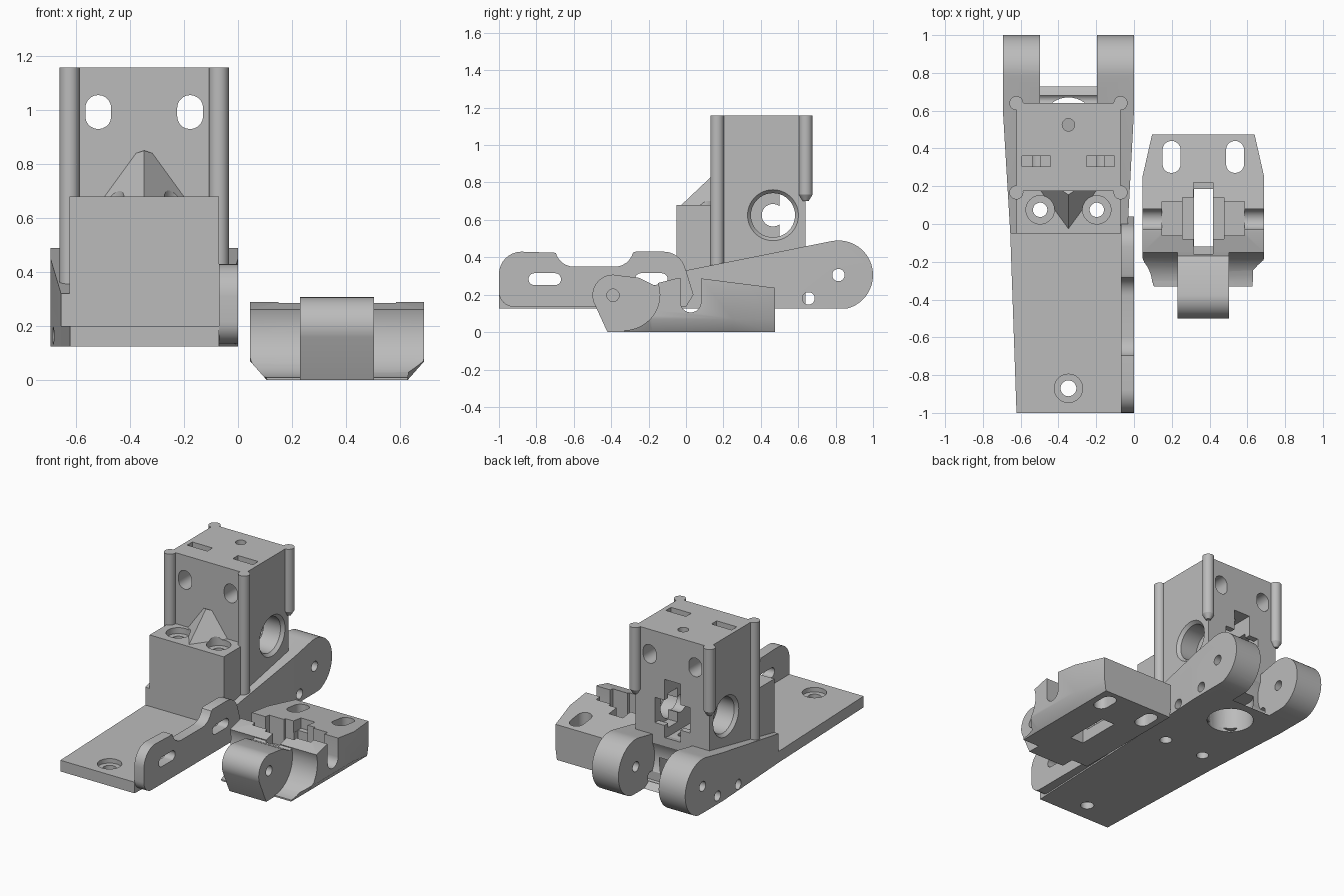
import bpy, bmesh
from math import cos, sin, radians

if "Cube" in bpy.data.objects:
    bpy.data.objects.remove(bpy.data.objects["Cube"])

grey = bpy.data.materials.new("plain_grey")
grey.use_nodes = True
grey.diffuse_color = (0.5, 0.5, 0.5, 1)
grey.node_tree.nodes["Principled BSDF"].inputs["Base Color"].default_value = grey.diffuse_color


def finish(name, bm):
    bmesh.ops.recalc_face_normals(bm, faces=bm.faces)
    mesh = bpy.data.meshes.new(name)
    bm.to_mesh(mesh)
    bm.free()
    mesh.materials.append(grey)
    ob = bpy.data.objects.new(name, mesh)
    bpy.context.collection.objects.link(ob)
    return ob


def loft(name, loops):
    """Closed solid through loops of equal point count."""
    bm = bmesh.new()
    rings = [[bm.verts.new(p) for p in loop] for loop in loops]
    n = len(rings[0])
    for a, b in zip(rings, rings[1:]):
        for i in range(n):
            j = (i + 1) % n
            bm.faces.new((a[i], a[j], b[j], b[i]))
    bm.faces.new(rings[0])
    bm.faces.new(rings[-1])
    return finish(name, bm)


def place(axis, p, t):
    return {"x": (t, p[0], p[1]), "y": (p[0], t, p[1]), "z": (p[0], p[1], t)}[axis]


def prism(name, pts, axis, lo, hi):
    return loft(name, [[place(axis, p, t) for p in pts] for t in (lo, hi)])


def box(name, x0, x1, y0, y1, z0, z1):
    return prism(name, [(x0, y0), (x1, y0), (x1, y1), (x0, y1)], "z", z0, z1)


def arc(u, v, r, a0, a1, n=10):
    return [(u + r * cos(radians(a0 + (a1 - a0) * i / n)),
             v + r * sin(radians(a0 + (a1 - a0) * i / n))) for i in range(n + 1)]


def rod(name, u, v, r, axis, lo, hi):
    return prism(name, arc(u, v, r, 0, 360, 40)[:-1], axis, lo, hi)


def cone(name, u, v, r0, r1, axis, lo, hi):
    return loft(name, [[place(axis, p, t) for p in arc(u, v, r, 0, 360, 40)[:-1]]
                       for r, t in ((r0, lo), (r1, hi))])


def slot(u, v, r, half, axis, lo, hi, along=0):
    """Stadium cutter, long in the first (along=0) or second direction."""
    if along:
        pts = arc(u, v + half, r, 0, 180) + arc(u, v - half, r, 180, 360)
    else:
        pts = arc(u + half, v, r, -90, 90) + arc(u - half, v, r, 90, 270)
    return prism("cutter", pts, axis, lo, hi)


def combine(parts, tool, mode="DIFFERENCE"):
    for ob in parts:
        mod = ob.modifiers.new("bool", "BOOLEAN")
        mod.operation, mod.object, mod.solver = mode, tool, "EXACT"
        bpy.context.view_layer.update()
        graph = bpy.context.evaluated_depsgraph_get()
        mesh = bpy.data.meshes.new_from_object(ob.evaluated_get(graph))
        ob.modifiers.clear()
        ob.data = mesh
    bpy.data.objects.remove(tool)


# ---- main bracket: plate, hinge base with two arms, block and tower ----
MID, W = -0.347, 0.276
plate = prism("base_plate", [(-0.622, -1), (-0.07, -1), (-0.035, -0.05), (-0.655, -0.05)],
              "z", 0.125, 0.2)
hinge = prism("hinge_arms", [(-0.05, 0.125), (0.815, 0.125)] + arc(0.815, 0.305, 0.185, -75, 100, 24)
              + [(0, 0.33), (-0.05, 0.32)], "x", -0.8, 0.1)
combine([hinge], prism("cutter", [(-0.655, -0.05), (-0.035, -0.05), (0, 0.6), (0, 1.1),
                                  (-0.694, 1.1), (-0.694, 0.6)], "z", 0, 1), "INTERSECT")
block = box("front_block", MID - W, MID + W, -0.05, 0.175, 0.15, 0.68)
tower = box("tower", MID - W, MID + W, 0.175, 0.64, 0.15, 1.157)
wedge = loft("front_wedge", [[(MID - 0.15, 0.175, 0.675), (MID, -0.03, 0.675), (MID + 0.15, 0.175, 0.675)],
                             [(MID - 0.03, 0.175, 0.84), (MID, 0.155, 0.85), (MID + 0.03, 0.175, 0.84)]])

# Corner pillars, the back pair ending in short tips
pillars = []
for side, sx in (("right", -1), ("left", 1)):
    x = MID + sx * W
    pillars.append(rod(f"front_pillar_{side}", x, 0.167, 0.037, "z", 0.32, 1.157))
    pillars.append(rod(f"back_pillar_{side}", x, 0.64, 0.037, "z", 0.735, 1.157))
    pillars.append(cone(f"back_pillar_tip_{side}", x, 0.64, 0.015, 0.037, "z", 0.7, 0.735))

# Slotted side flange with a dip in its top edge
flange = prism("side_flange", arc(-0.92, 0.215, 0.08, 180, 270, 8) + [(0.0, 0.135), (0.04, 0.2), (0.0, 0.33)]
               + arc(-0.12, 0.31, 0.12, 15, 90, 8) + arc(-0.27, 0.5, 0.07, 270, 270, 1)[:1]
               + arc(-0.38, 0.45, 0.1, -15, -90, 6) + arc(-0.6, 0.45, 0.1, -90, -165, 6)
               + arc(-0.88, 0.31, 0.12, 90, 180, 8), "x", -0.07, 0)
for y in (-0.755, -0.185):
    combine([flange], slot(y, 0.283, 0.032, 0.055, "x", -0.2, 0.1))

# Hinge gap and cross holes in the arms
G0, G1 = MID - 0.15, MID + 0.15
combine([hinge, tower], rod("cutter", 0.815, 0.305, 0.2, "x", G0, G1))
combine([hinge], box("cutter", G0, G1, 0.64, 1.1, 0.305, 0.6))
combine([hinge], box("cutter", G0, G1, 0.815, 1.1, 0, 0.4))
for y, z in ((0.815, 0.305), (0.655, 0.18), (0.42, 0.165)):
    combine([hinge], rod("cutter", y, z, 0.033, "x", -1, 0.2))

# Screw holes in plate and block
combine([plate], rod("cutter", MID, -0.87, 0.042, "z", 0, 0.5))
combine([plate], rod("cutter", MID, -0.87, 0.075, "z", 0.17, 0.5))
for x in (MID - 0.15, MID + 0.15):
    combine([block, hinge], rod("cutter", x, 0.075, 0.038, "z", 0, 1))
    combine([block, wedge], rod("cutter", x, 0.075, 0.075, "z", 0.64, 1))

# Tower bores, slots and back recess
combine([hinge, tower], rod("cutter", MID, 0.525, 0.145, "z", 0, 0.3))
combine([tower], rod("cutter", MID, 0.525, 0.033, "z", 0, 1.3))
combine([tower], rod("cutter", 0.465, 0.625, 0.06, "x", -1, 0.2))
for s in (-1, 1):
    ends = sorted((MID + s * 0.13, MID + s * 0.4))
    combine([tower], rod("cutter", 0.465, 0.625, 0.118, "x", *ends))
    combine([tower], cone("cutter", 0.465, 0.625, 0.118, 0.138, "x", MID + s * 0.255, MID + s * 0.278))
    combine([tower], slot(MID + s * 0.17, 0.992, 0.048, 0.015, "y", 0, 1, along=1))
    x = MID + s * 0.17
    combine([tower], box("cutter", x - 0.075, x + 0.075, 0.305, 0.36, 1.05, 1.3))
combine([tower], box("cutter", MID - 0.06, MID + 0.06, 0.33, 0.8, 0.45, 0.85))
combine([tower], box("cutter", MID - 0.13, MID + 0.13, 0.5, 0.6, 0.51, 0.74))
combine([tower], box("cutter", MID - 0.13, MID + 0.13, 0.59, 0.8, 0.54, 0.71))

# ---- loose idler carrier ----
CX = 0.367


def outline(limit, z):
    half = [(0.27, 0.48), (0.322, 0.25), (0.322, -0.18), (0.27, -0.33)]
    half = [(min(x, limit), y) for x, y in half]
    return [(CX + x, y, z) for x, y in half] + [(CX - x, y, z) for x, y in reversed(half)]


carrier = loft("idler_carrier", [outline(0.26, 0), outline(0.4, 0.07), outline(0.4, 0.4)])
combine([carrier], prism("cutter", [(-0.4, -0.1), (0.475, -0.1), (0.475, 0.237), (0.08, 0.287),
                                    (-0.04, 0.29), (-0.18, 0.255), (-0.4, 0.2)], "x", 0, 1), "INTERSECT")

# Round clearance beside the lug
combine([carrier], rod("cutter", -0.33, 0.2, 0.19, "x", -0.1, 1))
combine([carrier], box("cutter", -0.1, 1, -0.6, -0.33, -0.1, 0.5))
lug = prism("hinge_lug", arc(-0.39, 0.197, 0.11, 200, 75, 16) + [(-0.25, 0.29), (-0.17, 0.25), (-0.1, 0.27),
            (-0.1, 0.0), (-0.42, 0.0)], "x", CX - 0.137, CX + 0.137)
combine([lug], rod("cutter", -0.39, 0.197, 0.033, "x", 0, 1))

# Axle trough, stepped pulley space and belt window
trough = arc(0.025, 0.16, 0.055, 180, 360, 12) + [(0.08, 0.5), (-0.03, 0.5)]
combine([carrier], prism("cutter", trough, "x", -0.1, 1))
for half, y0, y1, z in ((0.218, -0.06, 0.12, 0.1), (0.11, -0.08, 0.14, 0.08), (0.052, -0.16, 0.22, 0.2),
                        (0.05, -0.12, 0.185, -0.1)):
    combine([carrier, lug], box("cutter", CX - half, CX + half, y0, y1, z, 0.5))
for s in (-1, 1):
    combine([carrier], slot(CX + s * 0.168, 0.355, 0.048, 0.037, "z", -0.1, 0.5, along=1))

# Smooth the round parts, keep edges sharp
bpy.ops.object.select_all(action="DESELECT")
for ob in [plate, hinge, block, tower, wedge, flange, carrier, lug] + pillars:
    ob.select_set(True)
    bpy.context.view_layer.objects.active = ob
bpy.ops.object.shade_smooth_by_angle(angle=radians(30))
